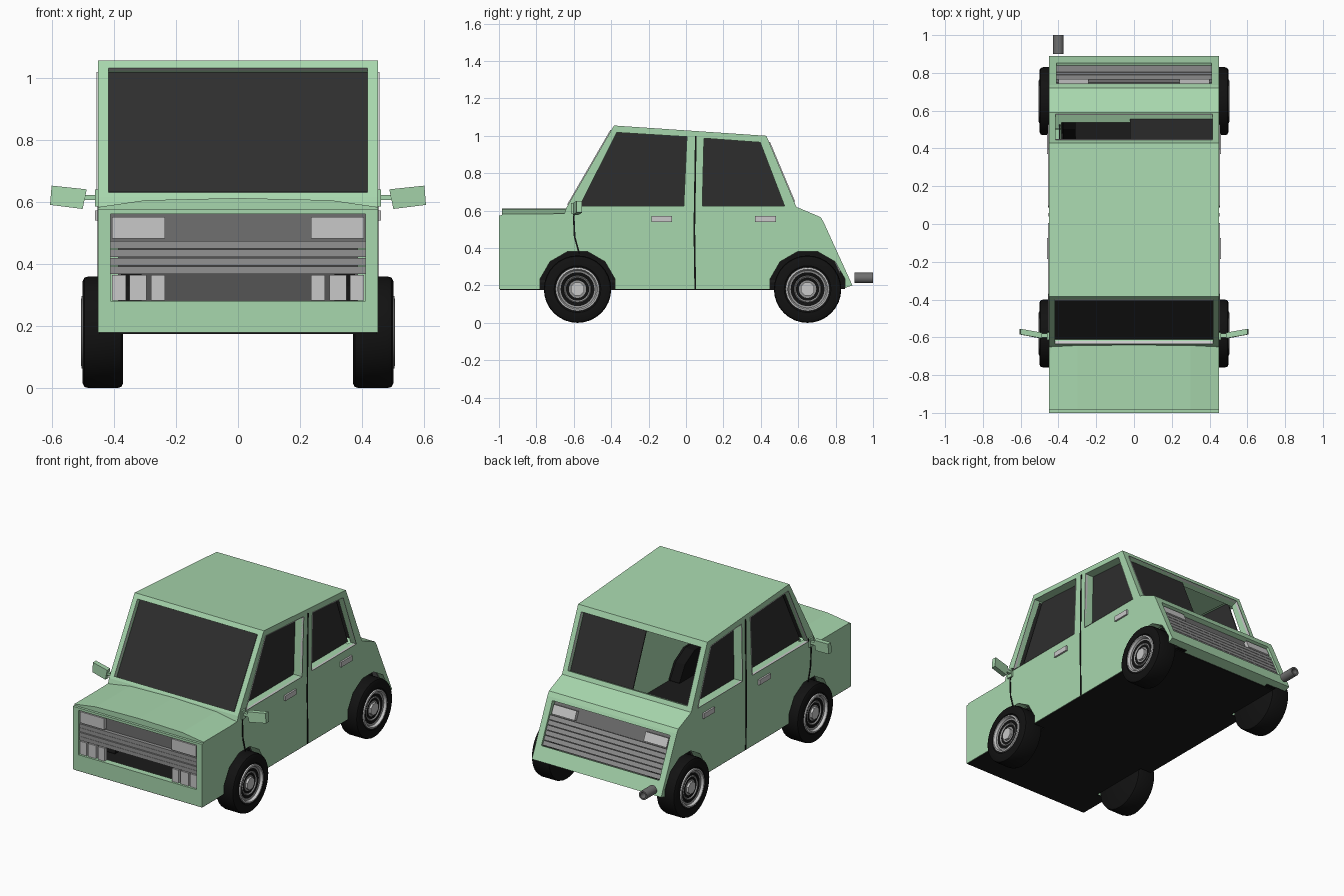
import bpy, bmesh
from math import pi, sin, cos, radians
from mathutils import Vector as V

if "Cube" in bpy.data.objects:
    bpy.data.objects.remove(bpy.data.objects["Cube"])


def material(name, r, g, b):
    m = bpy.data.materials.new(name)
    m.use_nodes = True
    m.diffuse_color = (r, g, b, 1)
    node = m.node_tree.nodes["Principled BSDF"]
    node.inputs["Base Color"].default_value = (r, g, b, 1)
    node.inputs["Roughness"].default_value = 0.7
    return m


GREEN = material("mint paint", .39, .68, .42)
GLASS = material("dark glass", .027, .027, .027)
BLACK = material("black rubber", .006, .006, .006)
UNDER = material("underbody black", .011, .011, .011)
SILVER = material("light silver", .58, .58, .58)
GREY = material("grille grey", .29, .29, .29)
DARK = material("dark grey", .16, .16, .16)
SIDES = ((1, "left"), (-1, "right"))


def finish(name, bm, mat):
    bmesh.ops.recalc_face_normals(bm, faces=bm.faces)
    mesh = bpy.data.meshes.new(name)
    bm.to_mesh(mesh)
    bm.free()
    if mat:
        mesh.materials.append(mat)
    ob = bpy.data.objects.new(name, mesh)
    bpy.context.collection.objects.link(ob)
    return ob


def prism(name, pts, vec, mat, ring=0):
    """Extrude a polygon; with ring, keep only a border of that width."""
    bm = bmesh.new()
    face = bm.faces.new([bm.verts.new(p) for p in pts])
    if ring:
        bmesh.ops.inset_region(bm, faces=[face], thickness=ring, use_boundary=True, use_even_offset=True)
        bmesh.ops.delete(bm, geom=[face], context='FACES')
    out = bmesh.ops.extrude_face_region(bm, geom=bm.faces[:], use_keep_orig=True)
    verts = [v for v in out["geom"] if isinstance(v, bmesh.types.BMVert)]
    bmesh.ops.translate(bm, verts=verts, vec=vec)
    return finish(name, bm, mat)


def across(name, profile, x0, x1, mat):
    return prism(name, [V((x0, y, z)) for y, z in profile], V((x1 - x0, 0, 0)), mat)


def box(name, x0, x1, y0, y1, z0, z1, mat):
    return across(name, [(y0, z0), (y1, z0), (y1, z1), (y0, z1)], x0, x1, mat)


def circle(y, z, r, n):
    return [(y + r * cos(2 * pi * (i + .5) / n), z + r * sin(2 * pi * (i + .5) / n)) for i in range(n)]


def strip(a, b, x0, x1, t0, t1):
    """Rectangle on the sloped panel running from a to b (y, z points)."""
    p, q = [V((0, *a)).lerp(V((0, *b)), t) for t in (t0, t1)]
    return [p + V((x0, 0, 0)), p + V((x1, 0, 0)), q + V((x1, 0, 0)), q + V((x0, 0, 0))]


def plate(name, pts, n, low, high, mat, ring=0):
    return prism(name, [p + n * low for p in pts], n * (high - low), mat, ring)


def lathe(name, profile, y, z, side, mat):
    """Spin (radius, x) points about a wheel axle."""
    bm = bmesh.new()
    vs = [bm.verts.new((side * x, y, z + r)) for r, x in profile]
    es = [bm.edges.new(pair) for pair in zip(vs, vs[1:])]
    bmesh.ops.spin(bm, geom=vs + es, cent=(0, y, z), axis=(1, 0, 0), angle=2 * pi, steps=32)
    bmesh.ops.remove_doubles(bm, verts=bm.verts, dist=.0002)
    return finish(name, bm, mat)


def cut(ob, cutters):
    for c in cutters:
        mod = ob.modifiers.new("cut", 'BOOLEAN')
        mod.object, mod.operation, mod.solver = c, 'DIFFERENCE', 'EXACT'
    graph = bpy.context.evaluated_depsgraph_get()
    mesh = bpy.data.meshes.new_from_object(ob.evaluated_get(graph))
    ob.modifiers.clear()
    mat = ob.data.materials[0]
    ob.data = mesh
    mesh.materials.clear()
    mesh.materials.append(mat)
    for p in mesh.polygons:
        p.material_index = 0


# Hollow body shell, floor and hood
shell = [(-1, .18), (-1, .575), (-.65, .585), (-.64, .615), (-.385, 1.055), (.43, 1), (.59, .62),
         (.72, .565), (.735, .54), (.89, .2), (.83, .18)]
cavity = [(-.96, .22), (-.96, .54), (-.62, .56), (-.36, 1.012), (.4, .96), (.555, .59), (.69, .53), (.835, .22)]
body = across("body", shell, -.45, .45, GREEN)
floor = box("floor", -.447, .447, -.995, .83, .175, .182, UNDER)
box("cabin_floor", -.384, .384, -.955, .82, .215, .228, UNDER)
hood_section = [(-.45, .57), (.45, .57), (.45, .583), (.3, .605), (0, .612), (-.3, .605), (-.45, .583)]
prism("hood", [V((x, -.985, z)) for x, z in hood_section], V((0, .36, 0)), GREEN)
cutters = [across("cavity_cutter", cavity, -.385, .385, None)]
arch_cutters = []


def opening(name, pts, n):
    cutters.append(plate(name + "_cutter", pts, n, .02, -.08, None))


def window(name, pts, n, depth, pane=None):
    opening(name, pts, n)
    plate(name + "_glass", pane or pts, n, -depth, -depth + .006, GLASS)
    plate(name + "_trim", pts, n, -.012, .005, SILVER, ring=.013)


# Windscreen and rear window
lower, upper = shell[3], shell[4]
window("windscreen", strip(lower, upper, -.417, .417, .035, .94), V((0, -.865, .5)), .03)
back = shell[5], shell[6]
window("rear_window", strip(*back, -.415, .415, .09, .93), V((0, .922, .388)), .03,
       strip(*back, -.02, .415, .09, .93))

# Side windows, door handles, door gaps and mirrors
front_pane = [(-.568, .625), (-.37, 1.018), (.005, .995), (-.012, .625)]
rear_pane = [(.087, .625), (.096, .987), (.397, .965), (.527, .625)]
gaps = {"door_gap": [(.045, .18), (.04, .5), (.048, 1.0)],
        "front_door_gap": [(-.575, .64), (-.605, .57), (-.6, .46), (-.575, .37)]}
for s, side in SIDES:
    out = V((s, 0, 0))
    for label, pane in (("front", front_pane), ("rear", rear_pane)):
        window(f"{side}_{label}_window", [V((s * .45, y, z)) for y, z in pane], out, .06)
    for label, y in (("front", -.185), ("rear", .37)):
        box(f"{side}_{label}_handle", s * .44, s * .461, y, y + .11, .54, .572, SILVER)
    for label, path in gaps.items():
        outline = path + [(y + .009, z) for y, z in reversed(path)]
        across(f"{side}_{label}", outline, s * .448, s * .453, BLACK)
    box(f"{side}_mirror_base", s * .445, s * .46, -.615, -.575, .585, .64, GREEN)
    box(f"{side}_mirror_arm", s * .455, s * .5, -.6, -.58, .605, .622, GREEN)
    housing = [(.5, -.605, .577), (.605, -.585, .59), (.6, -.585, .652), (.487, -.605, .64)]
    prism(f"{side}_mirror", [V((s * x, y, z)) for x, y, z in housing], V((0, .03, 0)), GREEN)

# Front grille, headlights and lower lights
nose = (-1, .56), (-1, .28)
ahead = V((0, -1, 0))
opening("grille", strip(*nose, -.41, .41, 0, 1), ahead)
plate("grille_band", strip(*nose, -.41, .41, 0, .32), ahead, -.038, -.03, DARK)
for i in range(4):
    t = .31 + i * .097
    plate(f"grille_slat_{i + 1}", strip(*nose, -.41, .41, t, t + .085), ahead, -.035, -.008 - .004 * (i % 2), GREY)
for s, side in SIDES:
    plate(f"{side}_headlight", strip(*nose, s * .235, s * .405, .03, .28), ahead, -.035, -.005, SILVER)
    for i, (x0, x1) in enumerate(((.235, .28), (.295, .35), (.36, .405))):
        plate(f"{side}_lower_light_{i + 1}", strip(*nose, s * x0, s * x1, .7, .99), ahead, -.035, -.008, SILVER)

# Rear louvre panel and lamps
tail = shell[8], shell[9]
behind = V((0, .91, .415))
opening("louvre", strip(*tail, -.41, .41, .05, .76), behind)
plate("louvre_panel", strip(*tail, -.41, .41, .05, .76), behind, -.036, -.03, DARK)
for i in range(6):
    t = .27 + i * .081
    plate(f"rear_louvre_{i + 1}", strip(*tail, -.41, .41, t, t + .073), behind, -.032, -.012, GREY)
for s, side in SIDES:
    plate(f"{side}_rear_lamp", strip(*tail, s * .24, s * .4, .1, .25), behind, -.032, -.008, SILVER)

# Wheels with dark arch liners
smooth = []
tyre = [(0, .37), (.165, .37), (.176, .376), (.18, .39), (.18, .48), (.176, .494), (.165, .5),
        (.125, .5), (.112, .49), (0, .478)]
rim = [(.118, .488), (.116, .503), (.107, .505), (.1, .49), (.098, .48)]
dish = [(.1, .49), (.075, .484), (.068, .49), (.06, .483), (0, .483)]
for s, side in SIDES:
    for label, y in (("front", -.58), ("rear", .65)):
        name = f"{side}_{label}"
        arch = circle(y, .18, .208, 12)
        arch_cutters.append(across(name + "_arch_cutter", arch, s * .37, s * .5, None))
        liner = [p for p in arch if p[1] > .18]
        across(name + "_arch_liner", [(y + .2, .18)] + liner + [(y - .2, .18)], s * .31, s * .376, BLACK)
        smooth += [lathe(name + "_tyre", tyre, y, .18, s, BLACK),
                   lathe(name + "_rim", rim, y, .18, s, SILVER),
                   lathe(name + "_wheel_dish", dish, y, .18, s, GREY)]
        across(name + "_hub", circle(y, .18, .038, 8), s * .48, s * .497, SILVER)

# Exhaust pipe
pipe = [(.018, .9), (.018, 1), (.028, 1), (.028, .9), (.018, .9)]
exhaust = lathe("exhaust_pipe", [(r, y) for r, y in pipe], 0, 0, 1, DARK)
exhaust.rotation_euler = (0, 0, pi / 2)
exhaust.location = (-.4, 0, .24)
smooth.append(exhaust)

# Cut the openings and round the turned parts
cut(body, cutters + arch_cutters)
cut(floor, arch_cutters)
for c in cutters + arch_cutters:
    bpy.data.objects.remove(c)
bpy.ops.object.select_all(action='DESELECT')
for ob in smooth:
    ob.select_set(True)
bpy.context.view_layer.objects.active = exhaust
bpy.ops.object.shade_smooth_by_angle(angle=radians(35))
